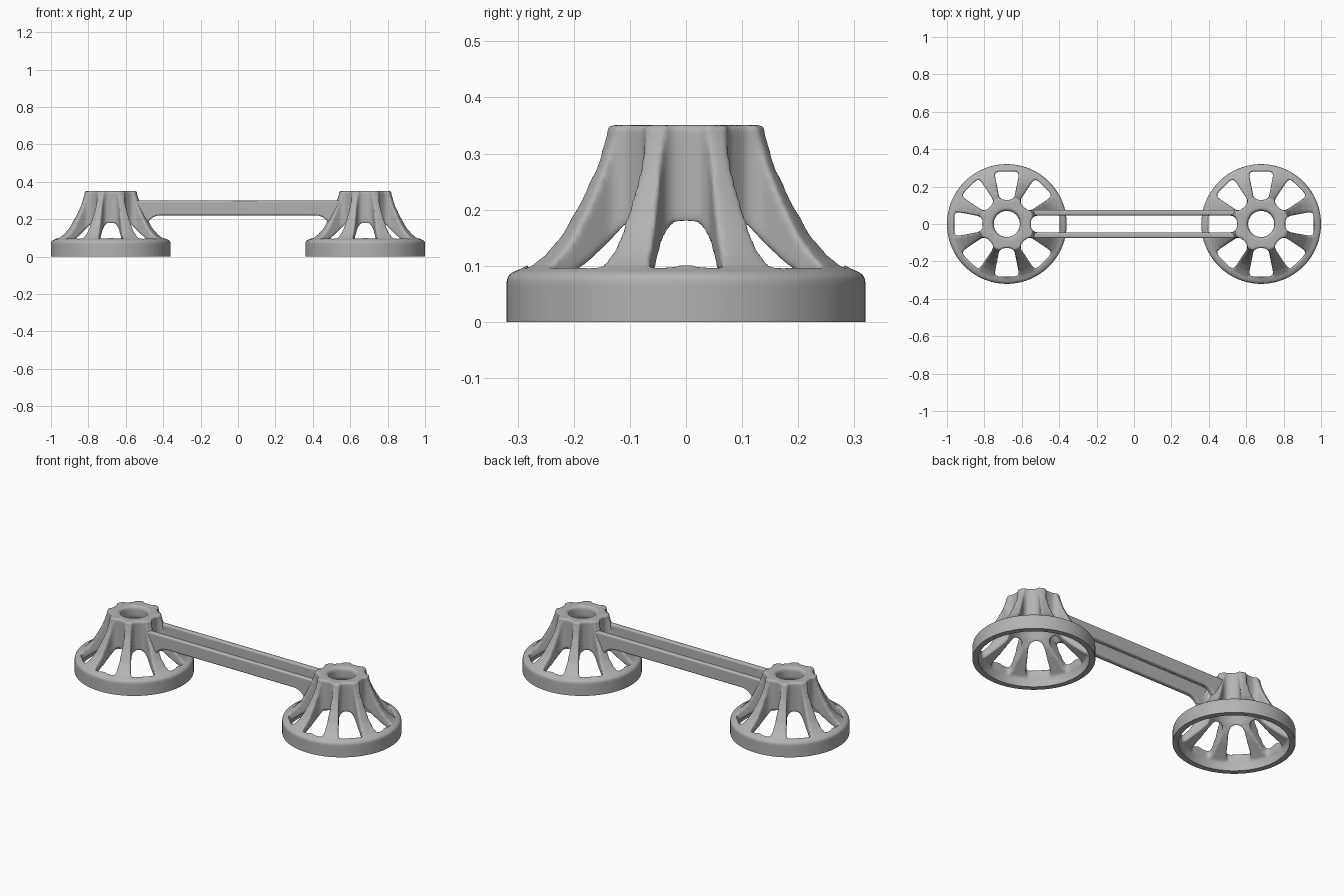
import bpy, bmesh, math
from mathutils import Matrix, Vector

cube = bpy.data.objects.get("Cube")
if cube:
    bpy.data.objects.remove(cube, do_unlink=True)

HUB_X = 0.68
grey = bpy.data.materials.new("plain grey")
grey.use_nodes = True
grey.diffuse_color = (0.45, 0.45, 0.45, 1)
grey.node_tree.nodes["Principled BSDF"].inputs["Base Color"].default_value = (0.45, 0.45, 0.45, 1)


def add_object(name, bm):
    bmesh.ops.recalc_face_normals(bm, faces=bm.faces)
    mesh = bpy.data.meshes.new(name)
    bm.to_mesh(mesh)
    bm.free()
    mesh.materials.append(grey)
    ob = bpy.data.objects.new(name, mesh)
    bpy.context.scene.collection.objects.link(ob)
    return ob


def shade(ob, angle):
    bpy.ops.object.select_all(action='DESELECT')
    ob.select_set(True)
    bpy.context.view_layer.objects.active = ob
    bpy.ops.object.shade_smooth_by_angle(angle=math.radians(angle))


# Flared, hollow hub turned from one closed profile
outer = [(0.32, -0.03), (0.32, 0.078), (0.312, 0.088), (0.29, 0.096), (0.262, 0.118),
         (0.232, 0.152), (0.197, 0.212), (0.168, 0.272), (0.149, 0.33), (0.146, 0.351)]
inner = [(0.079, 0.351), (0.07, 0.335), (0.07, 0.29), (0.095, 0.24), (0.12, 0.185),
         (0.15, 0.145), (0.19, 0.113), (0.24, 0.08), (0.285, 0.05), (0.289, 0.03), (0.289, -0.03)]
bm = bmesh.new()
ring = [bm.verts.new((r, 0, z)) for r, z in outer + inner]
edges = [bm.edges.new((a, b)) for a, b in zip(ring, ring[1:] + ring[:1])]
bmesh.ops.spin(bm, geom=ring + edges, cent=(0, 0, 0), axis=(0, 0, 1),
               angle=math.tau, steps=144)
bmesh.ops.remove_doubles(bm, verts=bm.verts, dist=1e-4)
hub = add_object("left_hub", bm)

# Eight tapered slots with rounded corners
bm = bmesh.new()
for i in range(8):
    turn = Matrix.Rotation(i * math.tau / 8, 4, 'Z')
    base = [(0.129, -0.038), (0.281, -0.068), (0.281, 0.068), (0.129, 0.038)]
    low, high = [[bm.verts.new(turn @ Vector((x, y, z))) for x, y in base] for z in (0.01, 0.45)]
    bm.faces.new(low[::-1])
    bm.faces.new(high)
    for k in range(4):
        n = (k + 1) % 4
        bm.faces.new((low[k], low[n], high[n], high[k]))
uprights = [e for e in bm.edges if abs(e.verts[0].co.z - e.verts[1].co.z) > 0.1]
bmesh.ops.bevel(bm, geom=uprights, offset=0.025, segments=6, profile=0.5, affect='EDGES')
slots = add_object("slot_cutter", bm)
slots.hide_render = True

cut = hub.modifiers.new("slots", 'BOOLEAN')
cut.operation = 'DIFFERENCE'
cut.solver = 'EXACT'
cut.object = slots
# Even mesh, then relaxed to round every edge
even = hub.modifiers.new("even", 'REMESH')
even.mode = 'VOXEL'
even.voxel_size = 0.006
soft = hub.modifiers.new("soft", 'SMOOTH')
soft.factor = 0.5
soft.iterations = 10

# Bake the hub and trim it flat at the floor
baked = hub.evaluated_get(bpy.context.evaluated_depsgraph_get())
bm = bmesh.new()
bm.from_mesh(baked.to_mesh())
hub.modifiers.clear()
bpy.data.objects.remove(slots, do_unlink=True)
cut = bmesh.ops.bisect_plane(bm, geom=bm.verts[:] + bm.edges[:] + bm.faces[:],
                             plane_co=(0, 0, 0), plane_no=(0, 0, 1), clear_inner=True)
rim = [g for g in cut["geom_cut"] if isinstance(g, bmesh.types.BMEdge)]
bmesh.ops.triangle_fill(bm, edges=rim, use_beauty=True, normal=(0, 0, -1))
bmesh.ops.recalc_face_normals(bm, faces=bm.faces)
bm.to_mesh(hub.data)
bm.free()
shade(hub, 50)
hub.location.x = HUB_X
twin = hub.copy()
twin.name = "right_hub"
twin.location.x = -HUB_X
bpy.context.scene.collection.objects.link(twin)

# Twin rails with curved gussets running into the spokes
half = [(0.55, 0.299), (0.525, 0.2), (0.485, 0.18), (0.47, 0.198),
        (0.455, 0.21), (0.437, 0.218), (0.415, 0.221)]
outline = half + [(-x, z) for x, z in reversed(half)]
for name, y in (("front_rail", -0.061), ("back_rail", 0.061)):
    bm = bmesh.new()
    face = bm.faces.new([bm.verts.new((x, y - 0.015, z)) for x, z in outline])
    side = bmesh.ops.extrude_face_region(bm, geom=[face])
    bmesh.ops.translate(bm, vec=(0, 0.03, 0),
                        verts=[g for g in side["geom"] if isinstance(g, bmesh.types.BMVert)])
    rail = add_object(name, bm)
    bevel = rail.modifiers.new("rounded", 'BEVEL')
    bevel.width = 0.009
    bevel.segments = 4
    bevel.limit_method = 'ANGLE'
    bevel.angle_limit = math.radians(60)
    shade(rail, 40)
